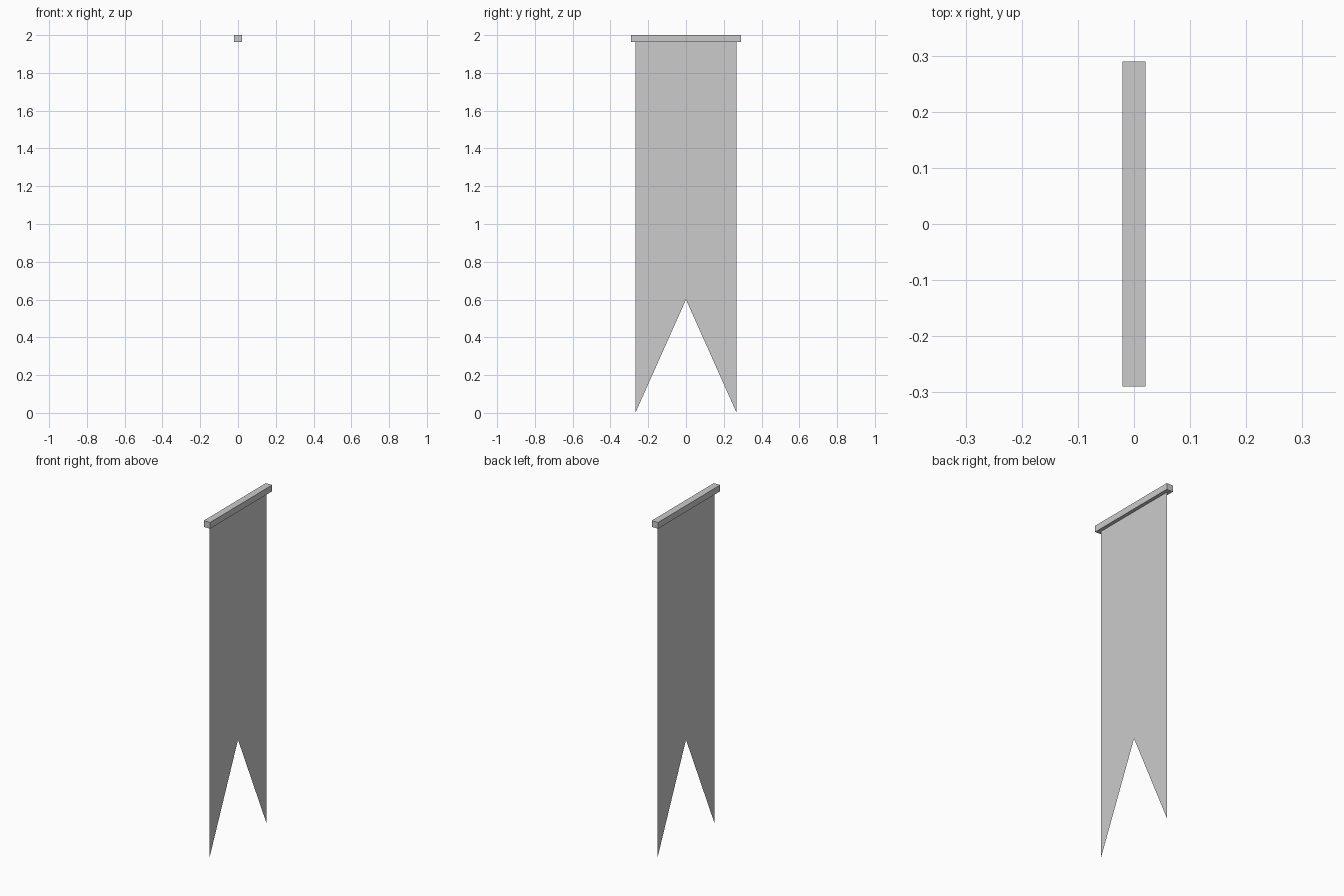
import bpy

if "Cube" in bpy.data.objects:
    bpy.data.objects.remove(bpy.data.objects["Cube"])

# Crossbar the cloth hangs from
BAR_BOTTOM = 1.963
bpy.ops.mesh.primitive_cube_add(size=1, location=(0, 0, (2 + BAR_BOTTOM) / 2))
bar = bpy.context.object
bar.name = "crossbar"
bar.scale = (0.041, 0.58, 2 - BAR_BOTTOM)
bpy.ops.object.transform_apply(location=False, rotation=False, scale=True)

# Swallow-tailed cloth: a thin sheet, one half mirrored across y = 0
half = [(0, 0, 0.6), (0, 0.268, 0), (0, 0.268, BAR_BOTTOM), (0, 0, BAR_BOTTOM)]
mesh = bpy.data.meshes.new("banner_cloth")
mesh.from_pydata(half, [], [(0, 1, 2, 3)])
cloth = bpy.data.objects.new("banner_cloth", mesh)
bpy.context.collection.objects.link(cloth)
mirror = cloth.modifiers.new("mirror", "MIRROR")
mirror.use_axis = (False, True, False)
